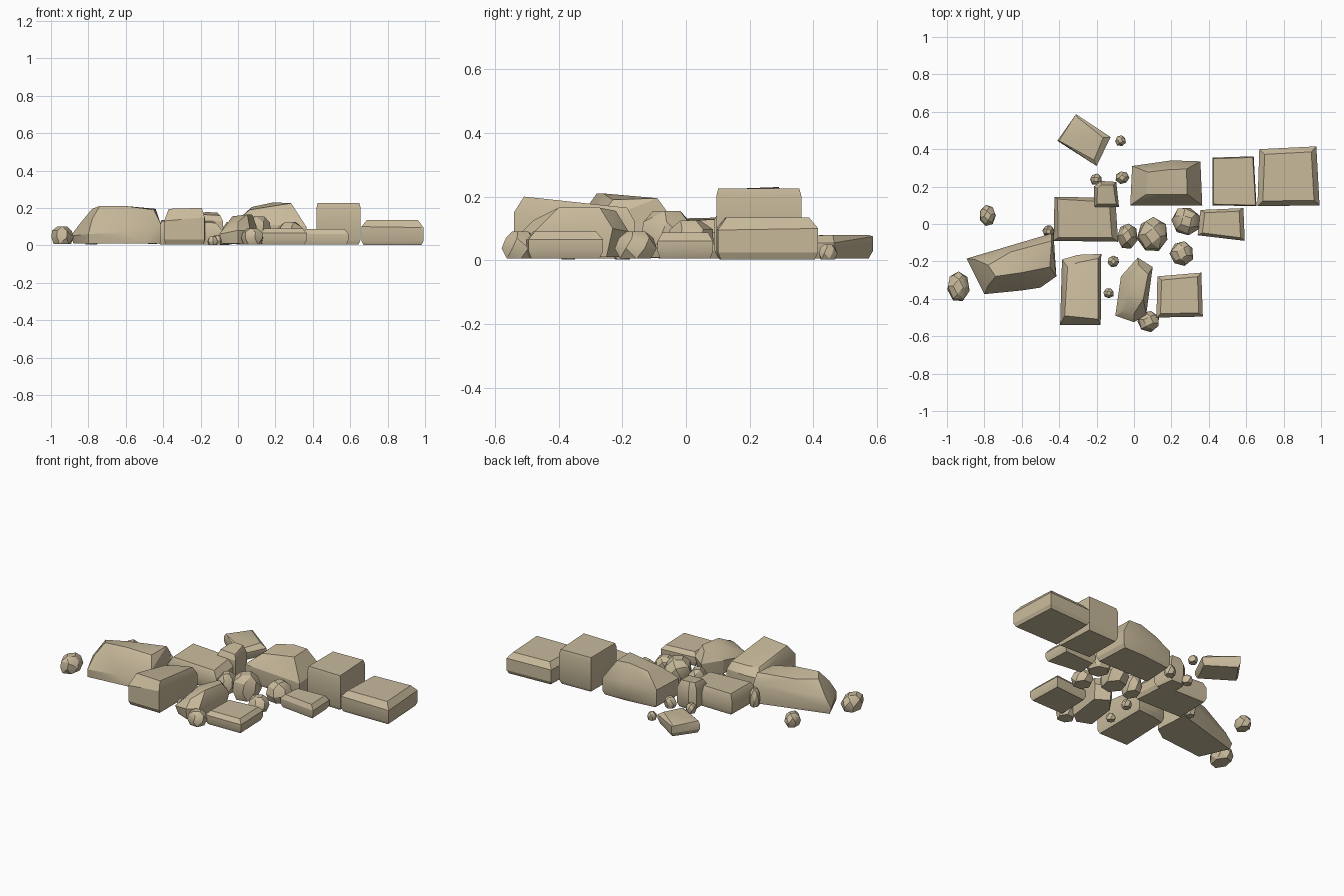
import bpy, bmesh, math, random
from mathutils import Vector

random.seed(4)
stone = bpy.data.materials.new("sandy stone")
stone.diffuse_color = (0.58, 0.49, 0.33, 1)


def hull(name, points, angle=25):
    """Convex stone wrapped around a handful of points."""
    bm = bmesh.new()
    for p in points:
        bm.verts.new(p)
    res = bmesh.ops.convex_hull(bm, input=bm.verts)
    junk = {v for v in res["geom_interior"] + res["geom_unused"]
            if isinstance(v, bmesh.types.BMVert)}
    bmesh.ops.delete(bm, geom=list(junk), context='VERTS')
    bmesh.ops.recalc_face_normals(bm, faces=bm.faces)
    me = bpy.data.meshes.new(name)
    bm.to_mesh(me)
    bm.free()
    me.materials.append(stone)
    ob = bpy.data.objects.new(name, me)
    bpy.context.collection.objects.link(ob)
    bpy.context.view_layer.objects.active = ob
    ob.select_set(True)
    bpy.ops.object.shade_smooth_by_angle(angle=math.radians(angle))
    ob.select_set(False)


def block(name, corners, shoulder, tops, inset, base=0.01):
    """Hewn block: footprint, straight sides to the shoulder, inset top.
    shoulder, tops and inset may be single values or one per corner."""
    n = len(corners)
    each = lambda v: v if isinstance(v, (list, tuple)) else [v] * n
    mid = sum((Vector(c) for c in corners), Vector((0, 0))) / n
    pts = []
    for c, s, t, i in zip(corners, each(shoulder), each(tops), each(inset)):
        c = Vector(c)
        d = (mid - c).normalized()
        low, top = c + d * 0.015, c + d * i
        pts += [(low.x, low.y, base * 0.5), (c.x, c.y, base + 0.02),
                (c.x, c.y, s), (top.x, top.y, t)]
    hull(name, pts)


def pebble(name, x, y, rx, ry, h):
    """Rounded stone made of three uneven rings."""
    pts = []
    turn = random.uniform(0, 1)
    for z, r, n in ((0.06, 0.8, 6), (0.42, 1.0, 7), (0.78, 0.85, 6), (1.0, 0.45, 4)):
        for k in range(n):
            a = turn + 2 * math.pi * k / n
            q = r * random.uniform(0.92, 1.04)
            pts.append((x + rx * q * math.cos(a), y + ry * q * math.sin(a), h * z))
        turn += 0.4
    hull(name, pts)


# Large blocks
block("back_left_slab", [(-.41, .445), (-.31, .587), (-.125, .465), (-.20, .31)],
      [.06, .075, .055, .055], [.08, .08, .08, .075], [.01, .015, .04, .035])
block("back_block", [(-.02, .10), (-.01, .31), (.20, .34), (.355, .335), (.365, .10)],
      [.12, .12, .13, .11, .10], [.19, .205, .23, .225, .225], [.10, .09, .05, .085, .10])
block("tall_block", [(.42, .10), (.42, .355), (.64, .362), (.655, .095)],
      .20, [.225, .225, .225, .225], .008)
block("right_block", [(.66, .095), (.67, .40), (.975, .415), (.992, .10)],
      [.10, .10, .10, .095], .135, .04, .004)
block("small_right_block", [(.34, -.06), (.355, .075), (.585, .085), (.592, -.09)],
      .06, .088, .028)
block("front_right_block", [(.12, -.50), (.125, -.28), (.36, -.26), (.368, -.495)],
      .065, .09, .03)
block("front_left_block", [(-.395, -.54), (-.385, -.19), (-.30, -.165), (-.175, -.16), (-.178, -.54)],
      [.13, .10, .11, .12, .15], [.195, .15, .155, .165, .20], [.055, .05, .04, .03, .035])
block("centre_block", [(-.43, -.09), (-.425, .145), (-.10, .14), (-.085, -.095)],
      [.09, .10, .09, .08], [.13, .135, .13, .12], [.03, .02, .04, .04])
block("raised_lump", [(-.21, .09), (-.215, .20), (-.18, .23), (-.095, .225), (-.08, .09)],
      .13, [.165, .17, .178, .175, .16], .022)

# Long leaning boulder on the left
hull("long_boulder", [
    (-.88, -.19, .01), (-.80, -.37, .01), (-.50, -.34, .01), (-.415, -.28, .01),
    (-.43, -.06, .01), (-.895, -.185, .05), (-.80, -.375, .06), (-.60, -.355, .07),
    (-.415, -.28, .12), (-.44, -.05, .14), (-.85, -.19, .11), (-.78, -.33, .14),
    (-.78, -.22, .195), (-.74, -.28, .21), (-.60, -.26, .21), (-.45, -.23, .19),
    (-.44, -.09, .195), (-.66, -.15, .19)])

# Ridged boulder at the front
hull("front_boulder", [
    (.01, -.20, .01), (.09, -.25, .01), (.06, -.47, .01), (0, -.515, .01),
    (-.085, -.48, .01), (-.06, -.29, .01), (.02, -.18, .09), (.10, -.23, .10),
    (.065, -.485, .08), (0, -.525, .08), (-.10, -.49, .06), (-.07, -.28, .10),
    (.025, -.22, .155), (.075, -.27, .165), (.05, -.40, .165), (-.03, -.35, .155),
    (0, -.48, .125), (-.045, -.46, .115)])

# Loose stones: x, y, radius x, radius y, height
for k, s in enumerate([
        (.10, -.06, .087, .097, .155), (.28, .015, .078, .08, .125),
        (.256, -.158, .066, .07, .09), (-.035, -.065, .055, .073, .125),
        (.077, -.52, .064, .06, .09), (-.94, -.335, .062, .088, .10),
        (-.783, .045, .044, .058, .085), (-.203, .238, .034, .032, .06),
        (-.063, .248, .038, .036, .07), (-.072, .445, .03, .03, .05),
        (-.11, -.20, .031, .032, .055), (-.135, -.37, .03, .028, .05),
        (-.457, -.04, .032, .034, .12)]):
    pebble(f"loose_stone_{k + 1}", *s)
